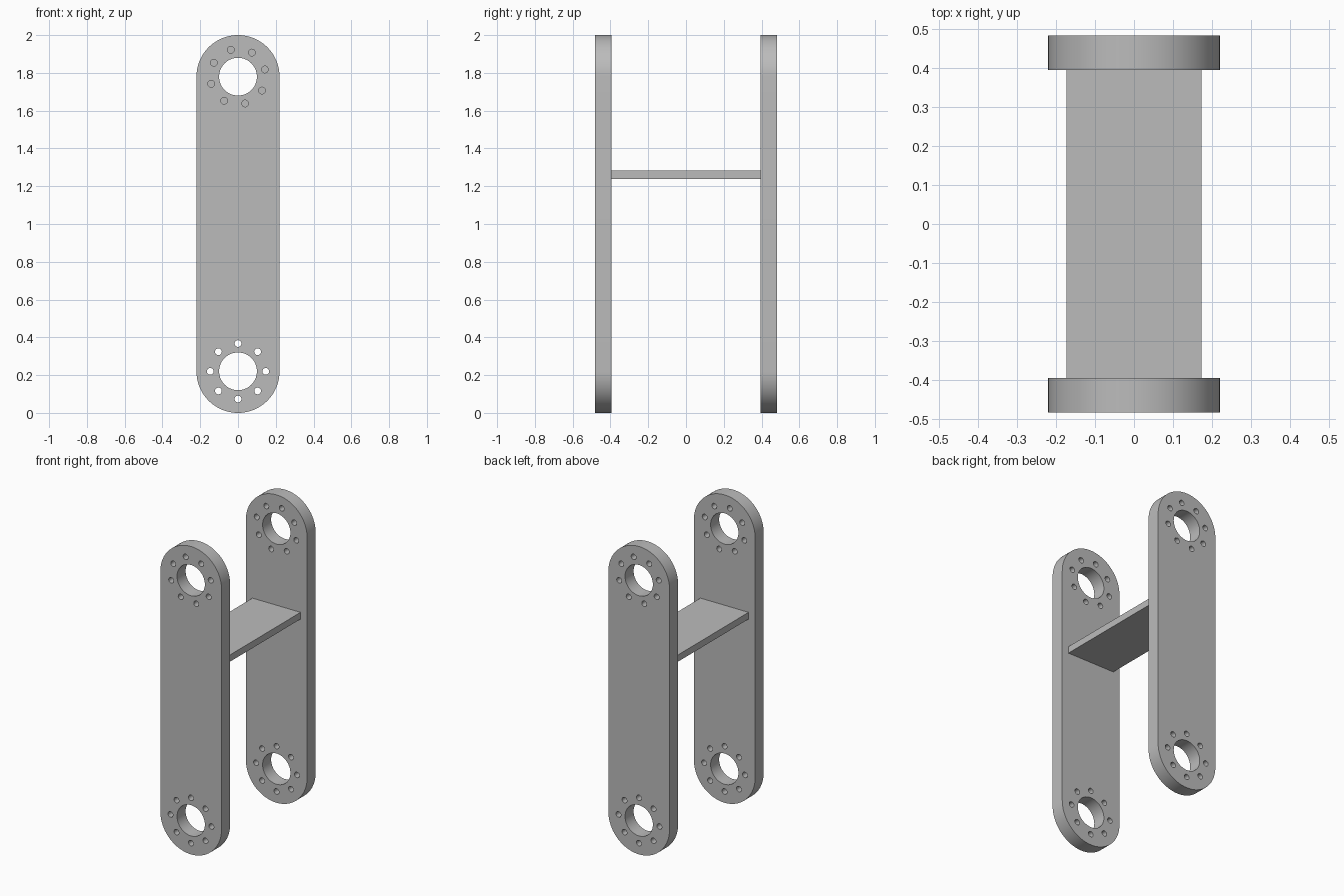
import bpy, bmesh, math
from mathutils import Matrix, Vector

if "Cube" in bpy.data.objects:
    bpy.data.objects.remove(bpy.data.objects["Cube"])

RADIUS, Z_LOW, Z_HIGH = 0.22, 0.22, 1.78
Y_IN, Y_OUT = 0.395, 0.483

grey = bpy.data.materials.new("plain grey")
grey.diffuse_color = (0.5, 0.5, 0.5, 1)
grey.use_nodes = True
grey.node_tree.nodes["Principled BSDF"].inputs["Base Color"].default_value = grey.diffuse_color


def arc(cx, cz, r, start, end, n):
    """Points along an arc in the XZ plane, angles in degrees."""
    angles = [math.radians(start + (end - start) * i / n) for i in range(n + 1)]
    return [(cx + r * math.cos(a), cz + r * math.sin(a)) for a in angles]


def circle(cx, cz, r, n):
    return arc(cx, cz, r, 0, 360, n)[:-1]


def bolt_ring(cz, offset):
    """Eight small bolt holes around a bore."""
    for i in range(8):
        a = math.radians(offset + 45 * i)
        yield circle(0.147 * math.cos(a), cz + 0.147 * math.sin(a), 0.018, 20)


def add_object(name, bm):
    bmesh.ops.recalc_face_normals(bm, faces=bm.faces)
    for f in bm.faces:
        f.smooth = True
    for e in bm.edges:
        e.smooth = e.calc_face_angle(0) < math.radians(30)
    mesh = bpy.data.meshes.new(name)
    bm.to_mesh(mesh)
    bm.free()
    mesh.materials.append(grey)
    bpy.context.collection.objects.link(bpy.data.objects.new(name, mesh))


def side_plate(name, turn):
    """Round-ended plate with two bores and two rings of bolt holes."""
    loops = [arc(0, Z_HIGH, RADIUS, 0, 180, 40) + arc(0, Z_LOW, RADIUS, 180, 360, 40)]
    loops += [circle(0, z, 0.1, 56) for z in (Z_LOW, Z_HIGH)]
    loops += list(bolt_ring(Z_LOW, 0)) + list(bolt_ring(Z_HIGH, 15))
    bm = bmesh.new()
    for loop in loops:
        vs = [bm.verts.new((x, -Y_OUT, z)) for x, z in loop]
        for i, v in enumerate(vs):
            bm.edges.new((vs[i - 1], v))
    bmesh.ops.triangle_fill(bm, use_beauty=True, use_dissolve=False,
                            edges=bm.edges[:], normal=Vector((0, -1, 0)))
    new = bmesh.ops.extrude_face_region(bm, geom=bm.faces[:])["geom"]
    bmesh.ops.translate(bm, vec=(0, Y_OUT - Y_IN, 0),
                        verts=[g for g in new if isinstance(g, bmesh.types.BMVert)])
    bm.transform(Matrix.Rotation(turn, 4, 'Z'))
    add_object(name, bm)


# Matching plates, the back one turned half way round
side_plate("front_plate", 0)
side_plate("back_plate", math.pi)

# Cross web joining the plates
bm = bmesh.new()
bmesh.ops.create_cube(bm, size=1)
bm.transform(Matrix.Translation((0, 0, 1.261)) @ Matrix.Diagonal((0.346, 2 * Y_IN, 0.044, 1)))
add_object("cross_web", bm)
